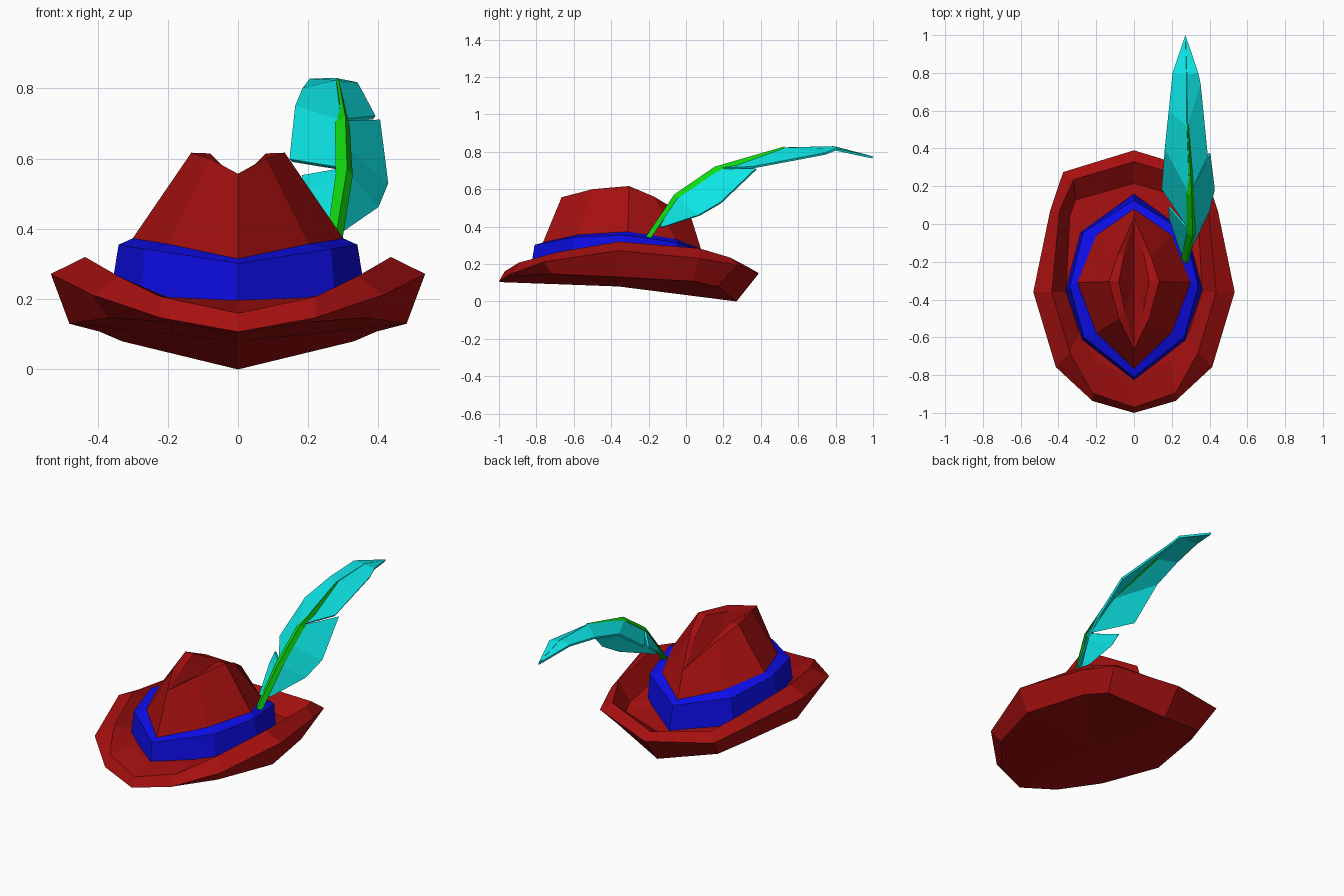
import bpy, bmesh
from mathutils import Vector

if "Cube" in bpy.data.objects:
    bpy.data.objects.remove(bpy.data.objects["Cube"])


def material(name, rgb):
    m = bpy.data.materials.new(name)
    m.diffuse_color = (*rgb, 1)
    m.use_nodes = True
    m.node_tree.nodes["Principled BSDF"].inputs["Base Color"].default_value = m.diffuse_color
    return m


RED = material("red_felt", (0.38, 0.005, 0.005))
BLUE = material("blue_ribbon", (0.004, 0.004, 0.8))
GREEN = material("green_quill", (0.005, 0.7, 0.005))
CYAN = material("cyan_vane", (0.004, 0.8, 0.8))


def finish(bm, name, mat):
    bmesh.ops.recalc_face_normals(bm, faces=bm.faces)
    me = bpy.data.meshes.new(name)
    bm.to_mesh(me)
    bm.free()
    me.materials.append(mat)
    ob = bpy.data.objects.new(name, me)
    bpy.context.collection.objects.link(ob)
    return ob


def full_ring(half):
    """Half outline (front to back, ends on x = 0) mirrored to a closed ring."""
    return list(half) + [(-x, y, z) for x, y, z in half[-2:0:-1]]


def loft(name, mat, halves, bottom, top):
    """Skin mirrored rings and close the ends with fans to centre points."""
    bm = bmesh.new()
    rings = [[bm.verts.new(p) for p in full_ring(h)] for h in halves]
    n = len(rings[0])
    for a, b in zip(rings, rings[1:]):
        for i in range(n):
            j = (i + 1) % n
            bm.faces.new((a[i], a[j], b[j], b[i]))
    for ring, centre in ((rings[0], bottom), (rings[-1], top)):
        c = bm.verts.new(centre)
        for i in range(n):
            bm.faces.new((ring[i], ring[(i + 1) % n], c))
    return finish(bm, name, mat)


# Brim: underside edge, outer rim, raised lip, inner floor
under = [(0, -.985, .103), (.2, -.92, .135), (.37, -.72, .147), (.48, -.36, .13),
         (.395, .03, .108), (.33, .17, .08), (0, .27, 0)]
rim = [(0, -1, .107), (.22, -.937, .147), (.414, -.757, .212), (.533, -.36, .272),
       (.444, .07, .23), (.375, .275, .195), (0, .39, .15)]
lip = [(0, -.97, .16), (.22, -.895, .207), (.34, -.68, .265), (.435, -.36, .32),
       (.395, .07, .284), (.32, .235, .235), (0, .33, .185)]
floor = [(0, -.83, .197), (.2, -.72, .205), (.29, -.58, .22), (.36, -.36, .22),
         (.34, .04, .16), (.31, .127, .14), (0, .215, .12)]
loft("brim", RED, [under, rim, lip, floor], (0, -.36, .08), (0, -.36, .18))

# Ribbon band around the crown
band_low = [(0, -.83, .17), (.277, -.615, .18), (.365, -.35, .2),
            (.285, -.045, .15), (0, .16, .12)]
band_high = [(0, -.81, .302), (.265, -.6, .343), (.34, -.33, .355),
             (.27, -.045, .315), (0, .125, .262)]
crown_low = [(0, -.765, .315), (.2, -.575, .357), (.3, -.31, .373),
             (.2, -.06, .335), (0, .08, .28)]
loft("hat_band", BLUE, [band_low, band_high, crown_low], (0, -.36, .17), (0, -.36, .36))

# Crown with pinched dent in the top
crown_edge = [(0, -.665, .557), (.08, -.5, .6), (.133, -.305, .617),
              (.09, -.17, .56), (0, .03, .44)]
crown_dent = [(0, -.645, .55), (.05, -.46, .585), (.08, -.3, .615),
              (.05, -.15, .54), (0, .01, .43)]
loft("crown", RED, [crown_low, crown_edge, crown_dent], (0, -.36, .34), (0, -.3, .5))

# Feather quill: tapered triangular stem with an off-centre ridge on top
path = [Vector(p) for p in ((.267, -.2, .335), (.302, -.05, .56),
                            (.297, .16, .705), (.281, .53, .812))]
widths = [.022, .024, .021, .012]
bm = bmesh.new()
rings = []
for i, (p, w) in enumerate(zip(path, widths)):
    t = (path[min(i + 1, 3)] - path[max(i - 1, 0)]).normalized()
    side = t.cross(Vector((0, 0, 1))).normalized()
    up = side.cross(t)
    rings.append([bm.verts.new(q) for q in
                  (p - side * w - up * .004, p + side * w - up * .012,
                   p + side * w * .4 + up * .017)])
for a, b in zip(rings, rings[1:]):
    for i in range(3):
        j = (i + 1) % 3
        bm.faces.new((a[i], a[j], b[j], b[i]))
bm.faces.new(rings[0])
bm.faces.new(rings[-1])
finish(bm, "feather_quill", GREEN)


def vane(name, spine, edge):
    """Thin strip between spine and outer edge points; None ends in a point."""
    bm = bmesh.new()
    s = [bm.verts.new(p) for p in spine]
    e = [bm.verts.new(p) if p else s[i] for i, p in enumerate(edge)]
    for i in range(len(s) - 1):
        corners = [s[i], s[i + 1], e[i + 1], e[i]]
        bm.faces.new(list(dict.fromkeys(corners)))
    ob = finish(bm, name, CYAN)
    mod = ob.modifiers.new("thickness", "SOLIDIFY")
    mod.thickness = .012
    mod.offset = 0


# Feather vanes, split by a slit on each side; the upper pair meets at the tip
vane("feather_right_low",
     [(.28, -.13, .41), (.302, -.05, .56), (.3, .06, .635), (.297, .17, .705)],
     [(.3, -.13, .395), (.395, .07, .46), (.423, .185, .527), (.4, .375, .708)])
vane("feather_right_high",
     [(.297, .17, .708), (.281, .52, .818), (.278, .79, .824), (.272, .998, .77)],
     [(.388, .36, .717), (.35, .745, .79), (.338, .8, .812), None])
vane("feather_left_low",
     [(.275, -.15, .4), (.297, -.06, .54), (.3, -.04, .57)],
     [(.25, -.15, .4), (.19, .03, .5), (.186, .09, .55)])
vane("feather_left_high",
     [(.302, -.04, .57), (.297, .16, .705), (.281, .52, .818), (.278, .79, .824),
      (.272, .998, .77)],
     [(.15, .185, .595), (.165, .4, .745), (.185, .6, .795), (.205, .8, .822), None])
